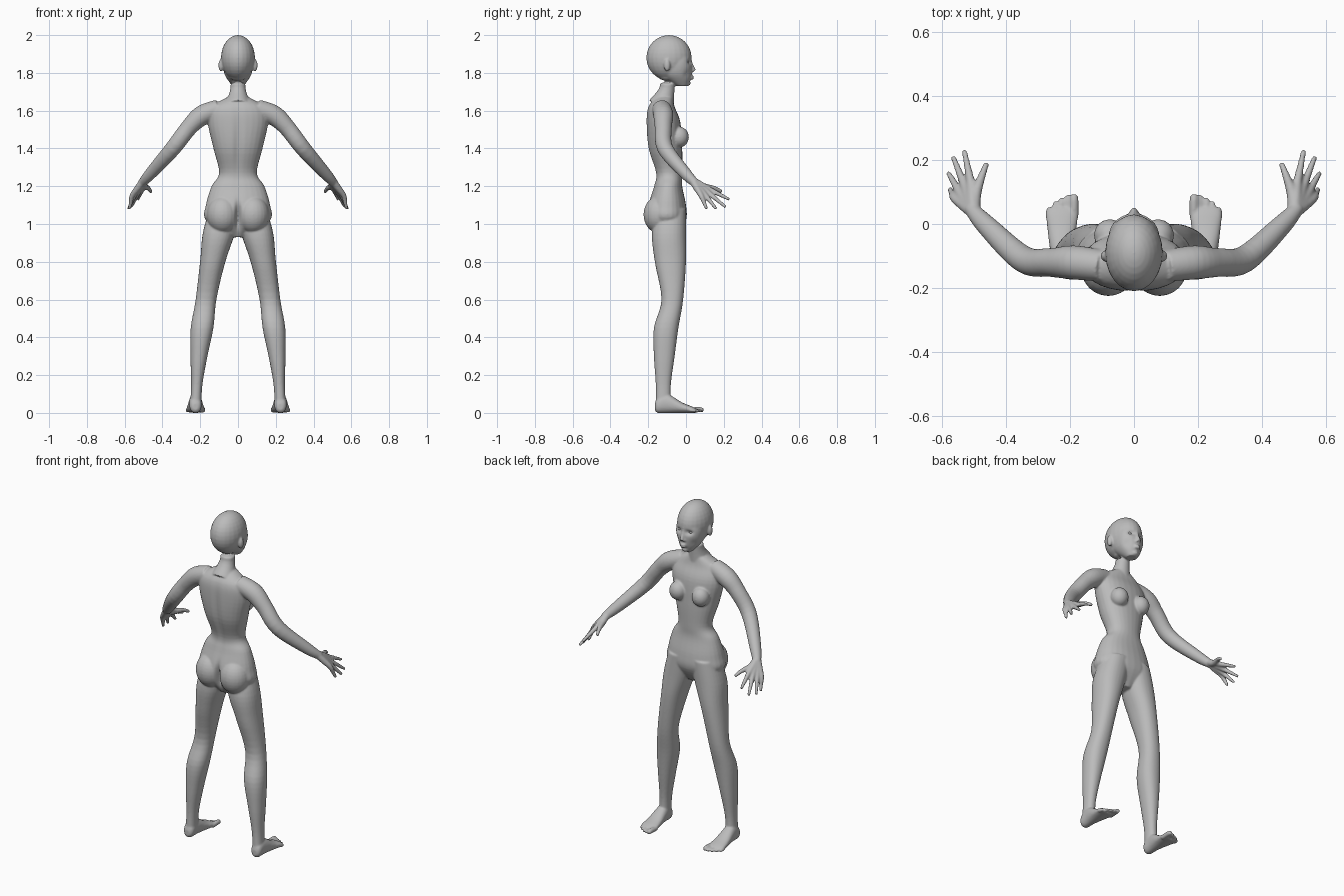
import bpy, bmesh, math
from mathutils import Vector, Matrix

cube = bpy.data.objects.get("Cube")
if cube:
    bpy.data.objects.remove(cube, do_unlink=True)

SIDES = 28
tone = (0.5, 0.5, 0.5, 1)
grey = bpy.data.materials.new("matte grey")
grey.use_nodes = True
grey.diffuse_color = tone
grey.node_tree.nodes["Principled BSDF"].inputs["Base Color"].default_value = tone


def refine(rows, steps=5):
    """Smooth curve through rows of numbers."""
    rows = [Vector(row) for row in rows]
    padded = [rows[0]] + rows + [rows[-1]]
    smooth = []
    for before, start, end, after in zip(padded, padded[1:], padded[2:], padded[3:]):
        leave, arrive = (end - before) / 2, (after - start) / 2
        for k in range(steps):
            t = k / steps
            ease = t * t * (3 - 2 * t)
            smooth.append(start.lerp(end, ease) + leave * (t * (1 - t) ** 2) - arrive * (t * t * (1 - t)))
    return smooth + [rows[-1]]


def oval(power=2):
    """Points of a rounded unit outline."""
    for i in range(SIDES):
        angle = math.tau * i / SIDES
        yield [math.copysign(abs(w) ** (2 / power), w) for w in (math.cos(angle), math.sin(angle))]


def skin(bm, rings):
    """Join closed rings of points into a capped solid."""
    loops = [[bm.verts.new(point) for point in ring] for ring in rings]
    for low, high in zip(loops, loops[1:]):
        for i in range(SIDES):
            j = (i + 1) % SIDES
            bm.faces.new((low[i], low[j], high[j], high[i]))
    bm.faces.new(loops[0])
    bm.faces.new(loops[-1])


def stack(bm, rows, centre=lambda station: 0, power=2.2, along_y=False):
    """Rows: station, half width, near edge, far edge."""
    rings = []
    for station, half, near, far in refine(rows):
        ring = []
        for u, v in oval(power):
            x = centre(station) + half * u
            w = (near + far) / 2 + (far - near) / 2 * v
            ring.append((x, station, w) if along_y else (x, w, station))
        rings.append(ring)
    skin(bm, rings)


def tube(bm, rows, side=1):
    """Rows: x, y, z, radius."""
    points = refine(rows)
    rings = []
    for i, point in enumerate(points):
        heading = points[min(i + 1, len(points) - 1)].xyz - points[max(i - 1, 0)].xyz
        turn = heading.to_track_quat('Z', 'Y')
        ring = [point.xyz + turn @ Vector((u, v, 0)) * point.w for u, v in oval()]
        rings.append([(side * p.x, p.y, p.z) for p in ring])
    skin(bm, rings)


def ball(bm, place, radii):
    matrix = Matrix.Translation(place) @ Matrix.Diagonal((*radii, 1))
    bmesh.ops.create_uvsphere(bm, u_segments=24, v_segments=16, radius=1, matrix=matrix)


def make(bm, name):
    bmesh.ops.recalc_face_normals(bm, faces=bm.faces)
    mesh = bpy.data.meshes.new(name)
    bm.to_mesh(mesh)
    bm.free()
    made = bpy.data.objects.new(name, mesh)
    bpy.context.collection.objects.link(made)
    mesh.materials.append(grey)
    return made


bm = bmesh.new()

# torso
stack(bm, [(1.67, .06, -.16, -.07), (1.62, .14, -.2, -.06), (1.54, .16, -.21, -.03),
           (1.4, .13, -.2, -.02), (1.27, .1, -.16, -.02), (1.2, .14, -.17, -.02),
           (1.1, .17, -.2, 0), (1.02, .17, -.2, 0), (.93, .04, -.14, -.05)])

# neck, skull and jaw
tube(bm, [(0, -.1, 1.83, .05), (0, -.1, 1.72, .04), (0, -.13, 1.63, .07)])
ball(bm, (0, -.09, 1.88), (.09, .12, .12))
stack(bm, [(1.93, .06, -.1, .01), (1.86, .08, -.13, .03), (1.79, .07, -.13, .03), (1.73, .03, -.05, .01)])

# nose, lips and chin
tube(bm, [(0, .02, 1.88, .008), (0, .03, 1.84, .01), (0, .043, 1.81, .011)])
for height in (1.77, 1.782):
    ball(bm, (0, .027, height), (.02, .015, .006))
ball(bm, (0, .01, 1.745), (.02, .015, .013))

wrist = Vector((.5, .035, 1.23))
index_knuckle, little_knuckle = Vector((.51, .13, 1.18)), Vector((.56, .08, 1.15))
fingertips = [(.53, .23, 1.13), (.565, .21, 1.09), (.58, .16, 1.08), (.575, .11, 1.08)]

for side in (1, -1):
    # chest, seat, nostril, ear
    ball(bm, (side * .075, -.035, 1.46), (.05, .05, .055))
    ball(bm, (side * .08, -.14, 1.05), (.085, .085, .1))
    ball(bm, (side * .01, .033, 1.81), (.008, .01, .007))
    ball(bm, (side * .09, -.1, 1.84), (.014, .017, .033))

    # leg, bowing outward toward the ankle
    stack(bm, [(1.08, .08, -.15, 0), (.95, .085, -.18, 0), (.8, .067, -.165, 0), (.6, .055, -.13, -.015),
               (.45, .06, -.17, -.04), (.3, .045, -.17, -.06), (.15, .03, -.16, -.08), (.04, .03, -.16, -.08)],
          lambda z: side * (.225 - .03 * z - .105 * z * z))

    # foot and toes
    stack(bm, [(-.165, .015, .015, .05), (-.15, .03, 0, .08), (-.1, .035, 0, .1), (-.02, .045, 0, .055),
               (.03, .05, 0, .035), (.05, .043, 0, .025)], lambda y: side * .225, along_y=True)
    for i in range(5):
        x, tip = .187 + .02 * i, .093 - .0025 * i * i
        r = .009 if i else .014
        tube(bm, [(x, .02, .015, r), (x, tip - .02, r + .003, r), (x, tip, r, r * .7)], side)

    # arm
    tube(bm, [(.1, -.13, 1.61, .05), (.19, -.12, 1.575, .053), (.26, -.12, 1.51, .045), (.345, -.11, 1.4, .042),
              (.46, -.005, 1.27, .032), (.51, .05, 1.215, .022)], side)

    # palm and fingers
    for i, end in enumerate(fingertips):
        knuckle, tip = index_knuckle.lerp(little_knuckle, i / 3), Vector(end)
        tube(bm, [(*wrist, .02), (*wrist.lerp(knuckle, .5), .018), (*knuckle, .014),
                  (*knuckle.lerp(tip, .5), .011), (*tip, .008)], side)
    tube(bm, [(*wrist, .02), (.495, .09, 1.2, .018), (.475, .15, 1.19, .012), (.46, .19, 1.17, .009)], side)

body = make(bm, "body")
bpy.context.view_layer.objects.active = body
body.select_set(True)

# fuse everything into one skin
fuse = body.modifiers.new("fuse", 'REMESH')
fuse.mode = 'VOXEL'
fuse.voxel_size = .005
soften = body.modifiers.new("soften", 'SMOOTH')
soften.iterations = 7
for name in ("fuse", "soften"):
    bpy.ops.object.modifier_apply(modifier=name)

# hollows of seat, spine, eye sockets and cheeks: centre, reach, push
hollows = [((0, -.22, 1.03), (.014, .06, .07), (0, .045, 0)),
           ((0, -.2, 1.4), (.02, .06, .17), (0, .01, 0))]
for side in (1, -1):
    hollows += [((side * .034, .02, 1.857), (.02, .03, .013), (0, -.013, 0)),
                ((side * .055, .01, 1.79), (.02, .03, .025), (0, -.007, 0))]
for vertex in body.data.vertices:
    for centre, reach, push in hollows:
        distance = sum(((a - b) / r) ** 2 for a, b, r in zip(vertex.co, centre, reach))
        if distance < 6:
            vertex.co += Vector(push) * math.exp(-distance)
bpy.ops.object.shade_smooth()
body.select_set(False)

# eyes
for side, name in ((1, "left_eye"), (-1, "right_eye")):
    bm = bmesh.new()
    ball(bm, (side * .034, .003, 1.857), (.016, .012, .01))
    eye = make(bm, name)
    for face in eye.data.polygons:
        face.use_smooth = True
